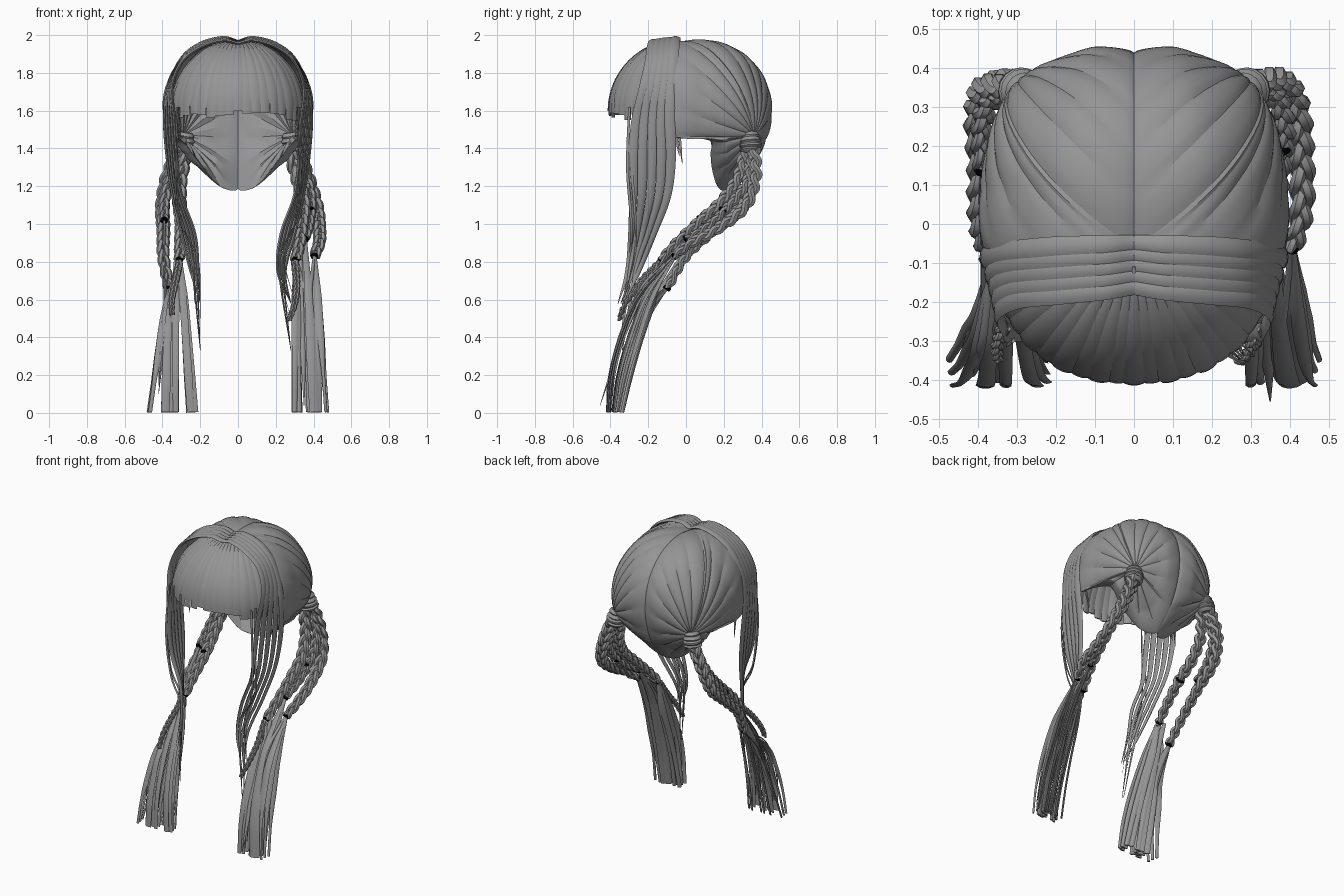
import bpy, bmesh, math, random
from mathutils import Vector as V

if "Cube" in bpy.data.objects:
    bpy.data.objects.remove(bpy.data.objects["Cube"])

random.seed(4)


def material(name, v):
    m = bpy.data.materials.new(name)
    m.diffuse_color = (v, v, v, 1)
    m.use_nodes = True
    m.node_tree.nodes["Principled BSDF"].inputs["Base Color"].default_value = m.diffuse_color
    return m


HAIR = material("grey hair", 0.3)
BLACK = material("black elastic", 0.0)


def spline(pts, n=8):
    """Smooth samples through the control points."""
    p = [V(q) for q in pts]
    p = [p[0] * 2 - p[1]] + p + [p[-1] * 2 - p[-2]]
    out = []
    for i in range(1, len(p) - 2):
        a, b, c, d = p[i - 1:i + 3]
        for k in range(n):
            t = k / n
            out.append(0.5 * (2 * b + (c - a) * t + (2 * a - 5 * b + 4 * c - d) * t * t
                              + (3 * b - a - 3 * c + d) * t ** 3))
    return out + [p[-2]]


def pick(vals, t):
    """Linear lookup in a list of values for t in 0..1."""
    f = max(0, min(1, t)) * (len(vals) - 1)
    i = min(int(f), len(vals) - 2)
    return vals[i] + (vals[i + 1] - vals[i]) * (f - i)


def build(name, skins, mat=HAIR, closed=True, angle=35):
    """Skin each list of rings; closed rings are capped."""
    bm = bmesh.new()
    for rings in skins:
        rows = [[bm.verts.new(q) for q in r] for r in rings]
        m = len(rows[0])
        for a, b in zip(rows, rows[1:]):
            for j in range(m if closed else m - 1):
                k = (j + 1) % m
                bm.faces.new((a[j], a[k], b[k], b[j]))
        if closed:
            bm.faces.new(rows[0][::-1])
            bm.faces.new(rows[-1])
    bmesh.ops.recalc_face_normals(bm, faces=bm.faces)
    me = bpy.data.meshes.new(name)
    bm.to_mesh(me)
    bm.free()
    me.materials.append(mat)
    ob = bpy.data.objects.new(name, me)
    bpy.context.collection.objects.link(ob)
    bpy.context.view_layer.objects.active = ob
    ob.select_set(True)
    bpy.ops.object.shade_smooth_by_angle(angle=math.radians(angle))
    ob.select_set(False)


def frames(path, ref):
    for i, p in enumerate(path):
        t = (path[min(i + 1, len(path) - 1)] - path[max(i - 1, 0)]).normalized()
        u = (ref - t * ref.dot(t)).normalized()
        yield i / (len(path) - 1), p, u, t.cross(u)


def ribbon(path, widths, ref, thick=0.007):
    """Flat lock of hair with a lens section."""
    rings = []
    for t, p, u, v in frames(path, V(ref)):
        w = pick(widths, t)
        h = min(thick, w * 0.6)
        rings.append([p + u * w * a + v * h * b for a, b in
                      ((-1, 0), (-.5, .8), (0, 1), (.5, .8), (1, 0), (.5, -.8), (0, -1), (-.5, -.8))])
    return rings


def tube(path, radii, sides=6, ref=(1, 0, 0)):
    return [[p + (u * math.cos(a) + v * math.sin(a)) * pick(radii, t)
             for a in (math.tau * k / sides for k in range(sides))]
            for t, p, u, v in frames(path, V(ref))]


def braid(pts, size=1.0, period=0.22):
    """Three strands woven round a path."""
    path = spline(pts, 20)
    dist = [0.0]
    for a, b in zip(path, path[1:]):
        dist.append(dist[-1] + (b - a).length)
    fr = list(frames(path, V((1, 0.4, 0))))
    out = []
    for s in range(3):
        line = []
        for d, (t, p, u, v) in zip(dist, fr):
            th = math.tau * (d / (period * size) + s / 3)
            k = size * (1.1 - 0.3 * t)
            line.append(p + u * math.sin(th) * 0.021 * k + v * math.sin(2 * th) * 0.015 * k)
        out.append(tube(line, [0.019 * size, 0.019 * size, 0.014 * size]))
    return out


# scalp halves: locks swept from the parting and hairline to the tie point
C, R = V((0, 0.08, 1.6)), V((0.385, 0.375, 0.386))
EDGE = [(0, -.06, 1.95), (0, .06, 1.965), (0, .18, 1.95), (0, .3, 1.895), (0, .4, 1.78), (0, .44, 1.62),
        (0, .415, 1.45), (0, .34, 1.3), (0, .22, 1.185), (.09, .17, 1.195), (.17, .14, 1.28),
        (.24, .13, 1.37), (.3, .13, 1.44), (.35, .02, 1.46), (.375, -.07, 1.47),
        (.385, -.07, 1.62), (.35, -.07, 1.79), (.24, -.065, 1.915), (.1, -.06, 1.968),
        (0, -.06, 1.95)]


def norm(p):
    d = V(p) - C
    return V((d.x / R.x, d.y / R.y, d.z / R.z))


def scalp(side, inner=False):
    end = norm((0.288, 0.36, 1.47))
    cols = []
    seg, rows = (2, 6) if inner else (6, 20)
    for i, p in enumerate(spline(EDGE, seg)):
        p.x = max(p.x, 0)
        a = norm(p)
        ridge = abs(math.sin(math.pi * i / seg)) ** 0.6
        puff = 0.022 if p.x < 0.02 and p.z > 1.3 else 0.008
        ang = a.angle(end)
        col = []
        for j in range(rows + 1):
            t = (j / rows) ** 1.3
            d = (a.normalized() * math.sin((1 - t) * ang) + end.normalized() * math.sin(t * ang)) / math.sin(ang)
            base = a.length + (1 - a.length) * min(1, t * 3)
            if t > 0.5:
                base += (end.length - base) * ((t - 0.5) / 0.5) ** 1.4
            bump = -0.05 - 0.03 * ridge if inner else puff + 0.02 * ridge
            r = base + bump * max(0, math.sin(math.pi * t)) ** 0.5
            col.append((side * max(0, d.x * r * R.x), C.y + d.y * r * R.y, C.z + d.z * r * R.z))
        cols.append(col)
    return cols


for side, tag in ((1, "right"), (-1, "left")):
    build("scalp_" + tag, [scalp(side)], closed=False, angle=22)
    build("scalp_lining_" + tag, [scalp(side, True)], closed=False, angle=15)

# fringe
skins = []
N = 19
for i in range(N):
    az = math.radians(-68 + 136 * i / (N - 1))
    last = 92 + random.uniform(-3, 2) + 6 * abs(i / (N - 1) - .5) * 2
    path, wid = [], []
    lift = (1.008 if i % 2 else 1) + 0.05 * math.sin(2 * az) ** 2
    for k in range(13):
        po = math.radians(12 + (last - 12) * k / 12)
        path.append(V((.365 * math.sin(po) * math.sin(az) * lift,
                       -.03 - .377 * math.sin(po) * math.cos(az) * lift,
                       1.6 + .375 * math.cos(po))))
        wid.append(0.38 * math.sin(po) * math.radians(136 / (N - 1)) * (0.68 if k < 11 else 0.5))
    skins.append(ribbon(path, wid, (math.cos(az), math.sin(az), 0), 0.005))
build("fringe", skins)

# long face-framing locks and loose wisps
for side, tag in ((1, "right"), (-1, "left")):
    skins = []
    ex = .28 if side > 0 else .2
    for i in range(5):
        s = i / 4
        low = .25 * (i % 2)
        pts = [(0, -.05 - .11 * s, 1.965 - .01 * s), (.08, -.055 - .115 * s, 1.986 - .015 * s),
               (.2, -.06 - .12 * s, 1.955 - .02 * s), (.3, -.07 - .12 * s, 1.875 - .02 * s),
               (.37 - .02 * s, -.08 - .14 * s, 1.72), (.388 - .052 * s, -.085 - .175 * s, 1.55),
               (.374 - .05 * s, -.08 - .2 * s, 1.35), (.345 - .045 * s, -.1 - .18 * s, 1.15),
               (.3 - .07 * s, -.17 - .12 * s, .95), (.25 - .04 * s, -.25 - .06 * s, .75),
               (ex, -.33 - .03 * s, .58 - low)]
        path = spline([(side * x, y, z) for x, y, z in pts], 6)
        skins.append(ribbon(path, [.022, .026, .028, .029, .029, .029, .027, .022, .016, .012, .002],
                            (0, 1, 0), .009))
    build("face_lock_" + tag, skins)
    wisps = [[(.31, -.3, 1.62), (.325, -.31, 1.3), (.3, -.29, 1), (.21, -.3, .8), (ex, -.35, .5)],
             [(.32, -.27, 1.62), (.33, -.29, 1.35), (.32, -.27, 1.05), (.24, -.27, .85), (ex + .03, -.34, .55)],
             [(.36, -.04, 1.5), (.35, -.03, 1.42), (.35, -.02, 1.32)],
             [(.35, -.06, 1.5), (.34, -.045, 1.42), (.34, -.035, 1.36)]]
    build("wisps_" + tag, [ribbon(spline([(side * x, y, z) for x, y, z in w]),
                                  [.007, .008, .006, .001], (0.4, 1, 0), .004) for w in wisps])

# pigtail bands
for side, tag in ((1, "right"), (-1, "left")):
    path = [V((side * (.278 + .018 * k / 12), .338 + .007 * k / 12, 1.485 - .11 * k / 12)) for k in range(13)]
    build("pigtail_band_" + tag,
          [tube(path, [.036, .046, .05, .046, .053, .058, .05, .06, .06, .05, .058, .052, .04], 16)])

# braids with ties
BRAIDS = {
    "right": [[(.31, .36, 1.4), (.37, .365, 1.24), (.415, .31, 1.09), (.43, .16, .97), (.43, .03, .9), (.405, -.06, .83)],
              [(.27, .32, 1.4), (.315, .28, 1.25), (.345, .19, 1.12), (.34, .08, 1.02), (.325, -.05, .9), (.305, -.13, .81)],
              [(.29, .34, 1.4), (.36, .33, 1.24), (.385, .25, 1.12), (.375, .13, 1.0), (.355, 0, .92)]],
    "left": [[(-.31, .36, 1.4), (-.375, .355, 1.24), (-.4, .29, 1.09), (-.395, .15, .97), (-.395, 0, .83), (-.365, -.1, .66)],
             [(-.27, .32, 1.4), (-.305, .28, 1.25), (-.31, .19, 1.12), (-.3, .08, 1.02), (-.305, -.05, .9), (-.31, -.13, .81)],
             [(-.29, .34, 1.4), (-.36, .33, 1.24), (-.39, .25, 1.12), (-.39, .14, 1.02)]]}
THIN = {"right": [(.3, -.14, .8), (.31, -.24, .68), (.3, -.32, .58), (.27, -.355, .49)],
        "left": [(-.31, -.14, .8), (-.33, -.24, .7), (-.35, -.31, .6), (-.35, -.35, .52)]}


def tie(p, q, r):
    """Small elastic at q, facing away from p."""
    b = V(q)
    d = (b - V(p)).normalized() * .009
    return tube([b - d, b, b + d], [r * .85, r, r * .85], 8)


for tag, paths in BRAIDS.items():
    for n, pts in enumerate(paths):
        build(f"braid_{tag}_{n + 1}", braid(pts, 0.85 if n == 2 else 1.0))
    build("thin_braid_" + tag, braid(THIN[tag], 0.5))
    ties = [tie(p[-2], p[-1], .022) for p in paths]
    if tag == "right":
        ties.append(tie((.37, .24, 1.12), (.38, .2, 1.07), .03))
    else:
        ties.append(tie((-.31, .19, 1.12), (-.3, .08, 1.02), .033))
    build("braid_ties_" + tag, ties, BLACK)

# loose tails: start points at the ties, then (end x, half width)
TAILS = {"right": ([(.305, -.13, .83), (.355, 0, .92), (.405, -.055, .84)],
                   [(.3, .013), (.325, .012), (.385, .02), (.405, .026), (.425, .02), (.465, .008)]),
         "left": ([(-.31, -.13, .83), (-.33, -.1, .8), (-.365, -.09, .67)],
                  [(-.225, .015), (-.25, .02), (-.33, .015), (-.355, .026), (-.385, .022), (-.465, .01)])}
SWEEP = [-.378, -.345, -.285, -.2, -.11]    # depth of the tail at heights 0 to 0.85


def hang(a, ex, ez, dy, sway=0.0):
    """Path of one hanging lock from its start point to the tip."""
    pts = [a]
    for f in (.27, .54, .77, 1):
        z = a[2] + (ez - a[2]) * f
        g = math.sin(math.pi * min(1, f * .85))
        pts.append((a[0] + (ex - a[0]) * f ** .9 + sway * g, pick(SWEEP, z / .85) + dy * (.35 + .65 * g), z))
    return spline(pts)


for tag, (starts, ends) in TAILS.items():
    skins = []
    sg = 1 if starts[0][0] > 0 else -1
    for layer in range(3):
        for i, (ex, w) in enumerate(ends):
            dy = (-.05, 0, .045)[layer] + random.uniform(-.012, .012)
            ex += random.uniform(-.006, .006) * layer
            skins.append(ribbon(hang(starts[i // 2], ex, .004, dy), [.01, .02, max(w, .018), w * 1.1, w],
                                (1, sg * (.1 + .4 * layer), 0), .006))
    # pointed flyaways
    for i in range(8):
        ex = sg * random.uniform(.28, .46)
        ez = random.uniform(.04, .25)
        path = hang(starts[i % 3], ex, ez, random.uniform(-.07, .05), random.uniform(-.02, .02))
        skins.append(ribbon(path, [.008, .012, .01, .001], (1, sg * .6, 0), .004))
    if tag == "right":
        skins.append(ribbon(spline([(.33, -.1, .85), (.34, -.24, .6), (.345, -.35, .35), (.35, -.455, .04)]),
                            [.01, .018, .018, .002], (1, .3, 0)))
    # loose lock continuing from the short left braid
    else:
        skins.append(ribbon(spline([(-.39, .14, 1.02), (-.39, .05, .9), (-.385, -.06, .75), (-.39, -.24, .45),
                                    (-.42, -.36, .1)]), [.01, .022, .024, .02, .002], (.3, 1, 0)))
    build("tail_" + tag, skins)
